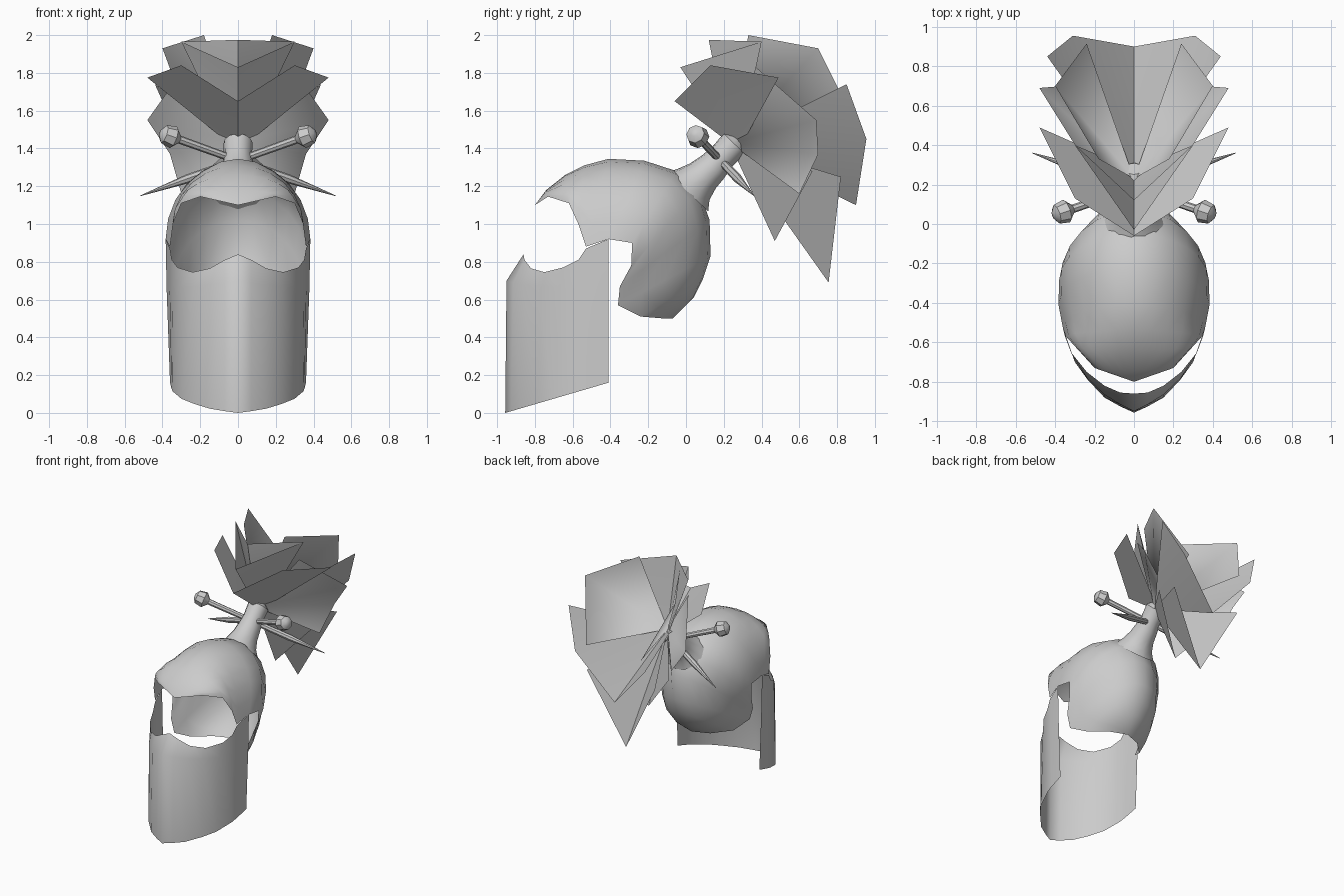
import bpy, bmesh, math
from mathutils import Vector

if "Cube" in bpy.data.objects:
    bpy.data.objects.remove(bpy.data.objects["Cube"])

grey = bpy.data.materials.new("soft grey")
grey.diffuse_color = (0.6, 0.6, 0.6, 1)
grey.use_nodes = True
grey.node_tree.nodes["Principled BSDF"].inputs["Base Color"].default_value = grey.diffuse_color


def add(name, verts, faces, mirror=False, sharp=40):
    """Mesh object, optionally mirrored across x = 0."""
    me = bpy.data.meshes.new(name)
    me.from_pydata([tuple(v) for v in verts], [], faces)
    bm = bmesh.new()
    bm.from_mesh(me)
    if mirror:
        geo = bm.verts[:] + bm.edges[:] + bm.faces[:]
        bmesh.ops.mirror(bm, geom=geo, axis='X', merge_dist=0.0005)
    bmesh.ops.remove_doubles(bm, verts=bm.verts, dist=0.0005)
    bmesh.ops.dissolve_degenerate(bm, edges=bm.edges, dist=0.0005)
    bmesh.ops.recalc_face_normals(bm, faces=bm.faces)
    bm.to_mesh(me)
    bm.free()
    me.materials.append(grey)
    ob = bpy.data.objects.new(name, me)
    bpy.context.collection.objects.link(ob)
    bpy.ops.object.select_all(action='DESELECT')
    ob.select_set(True)
    bpy.context.view_layer.objects.active = ob
    bpy.ops.object.shade_smooth_by_angle(angle=math.radians(sharp))
    return ob


def grid_faces(cols, rows):
    return [(i * rows + j, i * rows + j + 1, (i + 1) * rows + j + 1, (i + 1) * rows + j)
            for i in range(cols - 1) for j in range(rows - 1)]


def tube(name, rings, sides):
    """Round tube through (centre, radius) rings, closed at both ends."""
    axis = (Vector(rings[-1][0]) - Vector(rings[0][0])).normalized()
    u = axis.orthogonal().normalized()
    w = axis.cross(u)
    verts = []
    for c, r in rings:
        for k in range(sides):
            a = 2 * math.pi * k / sides
            verts.append(Vector(c) + r * (math.cos(a) * u + math.sin(a) * w))
    faces = [(i * sides + k, i * sides + (k + 1) % sides,
              (i + 1) * sides + (k + 1) % sides, (i + 1) * sides + k)
             for i in range(len(rings) - 1) for k in range(sides)]
    n = len(verts)
    faces += [tuple(range(sides)), tuple(range(n - sides, n))]
    return add(name, verts, faces)


# Hair cap: each column bulges from the centre crest out to the hem
crest = [(-.80, 1.10), (-.74, 1.18), (-.64, 1.26), (-.54, 1.31), (-.41, 1.345),
         (-.22, 1.335), (-.05, 1.28), (.07, 1.18), (.125, 1.02), (.13, .83),
         (.09, .71), (.04, .61), (-.07, .50)]
hem = [(0, -.80, 1.10), (.2, -.73, 1.145), (.3, -.62, 1.11), (.345, -.57, 1.0),
       (.36, -.53, .88), (.383, -.41, .92), (.38, -.285, .90), (.375, -.29, .78),
       (.345, -.35, .67), (.31, -.36, .57), (.25, -.24, .51), (.13, -.12, .50),
       (0, -.07, .50)]
rows = 7
verts = []
for (cy, cz), (hx, hy, hz) in zip(crest, hem):
    for j in range(rows):
        a = math.pi / 2 * j / (rows - 1)
        k = 1 - math.cos(a)
        verts.append((hx * math.sin(a), cy + (hy - cy) * k, cz + (hz - cz) * k))
add("hair_cap", verts, grid_faces(len(crest), rows), True, 60)

# Face veil: top edge, cheek line and slanted lower edge
top = [(0, -.86, .84), (.07, -.855, .81), (.15, -.82, .765), (.24, -.75, .745),
       (.32, -.65, .77), (.35, -.57, .81), (.36, -.53, .87), (.383, -.41, .92)]
cheek = [(0, -.95, .70), (.07, -.915, .69), (.15, -.865, .68), (.235, -.785, .67),
         (.31, -.67, .66), (.35, -.57, .66), (.362, -.52, .66), (.378, -.41, .66)]
low = [(0, -.957), (.07, -.925), (.15, -.88), (.235, -.79),
       (.30, -.70), (.345, -.57), (.352, -.52), (.36, -.41)]
verts = []
for t, c, (lx, ly) in zip(top, cheek, low):
    verts += [t, c, (lx, ly, .16 * (ly + .957) / .547)]
add("face_veil", verts, grid_faces(len(top), 3), True, 60)

# Flared neck of the ponytail
tube("ponytail_neck", [((0, .01, 1.17), .15), ((0, .04, 1.21), .118),
                       ((0, .09, 1.255), .095), ((0, .14, 1.30), .085),
                       ((0, .19, 1.355), .074), ((0, .255, 1.425), .078),
                       ((0, .28, 1.45), .04)], 12)

# Ponytail: folded pointed locks fanning out from the tie
root = (0, .23, 1.43)
locks = {
    "front_low_lock": [(0, -.06, 1.65), (.3, .13, 1.84), (.48, .49, 1.775), (.05, .3, 1.43)],
    "front_high_lock": [(0, -.03, 1.83), (.3, .40, 1.965), (.05, .28, 1.45)],
    "crown_lock": [(0, .12, 1.975), (.3, .40, 1.965), (.04, .29, 1.45)],
    "upper_lock": [(.18, .33, 2.0), (.40, .70, 1.93), (.24, .915, 1.5)],
    "side_lock": [(.28, .37, 1.83), (.48, .69, 1.55), (.36, .70, 1.37), (.30, .60, 1.16)],
    "rear_lock": [(.44, .85, 1.74), (.31, .955, 1.45), (0, .90, 1.10)],
    "rear_low_lock": [(.30, .82, 1.25), (0, .755, .69)],
    "under_lock": [(.32, .67, 1.28), (0, .47, .91)],
}
for name, pts in locks.items():
    add(name, [root] + pts, [(0, i, i + 1) for i in range(1, len(pts))], True, 45)

# Crossed hair pins, each with a knob and a tapering point
for side, name in ((1, "right_pin"), (-1, "left_pin")):
    knob = Vector((side * .36, .06, 1.465))
    tip = Vector((-side * .515, .36, 1.15))
    d = (tip - knob).normalized()
    length = (tip - knob).length
    profile = [(-.055, .02), (-.035, .05), (.02, .06), (.055, .022), (.35, .02),
               (.70, .024), (length, .002)]
    tube(name, [(knob + d * s, r) for s, r in profile], 8)
